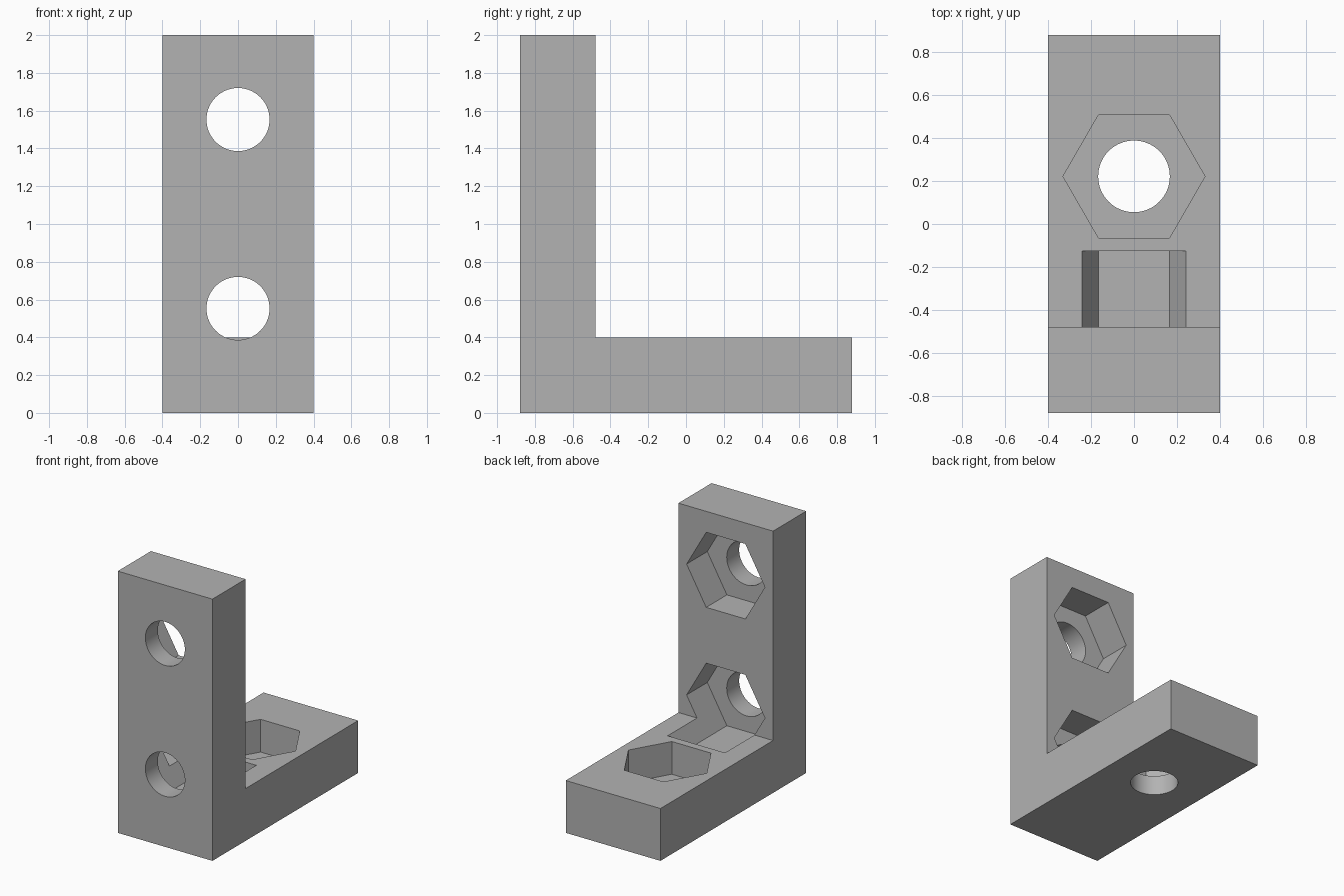
import bpy, bmesh, math
from mathutils import Matrix, Vector

cube = bpy.data.objects.get("Cube")
if cube:
    bpy.data.objects.remove(cube, do_unlink=True)

WIDTH, LENGTH, HEIGHT, THICK = 0.8, 1.76, 2.0, 0.4
FRONT = -LENGTH / 2
BOLT_RADIUS, NUT_RADIUS = 0.167, 0.331
POCKET_DEPTH, POCKET_REACH = 0.25, 0.355

grey = bpy.data.materials.new("bracket grey")
grey.use_nodes = True
colour = (0.45, 0.45, 0.45, 1)
grey.diffuse_color = colour
grey.node_tree.nodes["Principled BSDF"].inputs["Base Color"].default_value = colour


def add_object(name, bm):
    bmesh.ops.recalc_face_normals(bm, faces=bm.faces)
    mesh = bpy.data.meshes.new(name)
    bm.to_mesh(mesh)
    bm.free()
    mesh.materials.append(grey)
    obj = bpy.data.objects.new(name, mesh)
    bpy.context.collection.objects.link(obj)
    return obj


def prism_cutter(name, sides, radius, start, end):
    """Prism from start to end with a corner pointing along x."""
    start, end = Vector(start), Vector(end)
    bm = bmesh.new()
    bmesh.ops.create_cone(bm, cap_ends=True, segments=sides, radius1=radius,
                          radius2=radius, depth=(end - start).length)
    bmesh.ops.rotate(bm, verts=bm.verts, matrix=Matrix.Rotation(math.pi / 2, 3, 'Z'))
    if abs(end.y - start.y) > abs(end.z - start.z):
        bmesh.ops.rotate(bm, verts=bm.verts, matrix=Matrix.Rotation(math.pi / 2, 3, 'X'))
    bmesh.ops.translate(bm, verts=bm.verts, vec=(start + end) / 2)
    cutter = add_object(name, bm)
    cutter.hide_render = True
    return cutter


# L-shaped body: side profile extruded across the width
bm = bmesh.new()
profile = [(FRONT, 0), (-FRONT, 0), (-FRONT, THICK), (FRONT + THICK, THICK),
           (FRONT + THICK, HEIGHT), (FRONT, HEIGHT)]
face = bm.faces.new([bm.verts.new((-WIDTH / 2, y, z)) for y, z in profile])
side = bmesh.ops.extrude_face_region(bm, geom=[face])
bmesh.ops.translate(bm, vec=(WIDTH, 0, 0),
                    verts=[v for v in side["geom"] if isinstance(v, bmesh.types.BMVert)])
bracket = add_object("angle_bracket", bm)

# Bolt holes and hexagonal nut pockets in the upright
cutters = []
inner = FRONT + THICK
for label, z in (("lower", 0.553), ("upper", 1.553)):
    cutters.append(prism_cutter(label + "_nut_pocket", 6, NUT_RADIUS,
                                (0, inner - POCKET_DEPTH, z), (0, inner + POCKET_REACH, z)))
    cutters.append(prism_cutter(label + "_bolt_hole", 64, BOLT_RADIUS,
                                (0, FRONT - 0.1, z), (0, inner - 0.1, z)))

# Bolt hole and nut pocket in the foot
y = 0.222
cutters.append(prism_cutter("foot_nut_pocket", 6, NUT_RADIUS,
                            (0, y, THICK - POCKET_DEPTH), (0, y, THICK + POCKET_REACH)))
cutters.append(prism_cutter("foot_bolt_hole", 64, BOLT_RADIUS, (0, y, -0.1), (0, y, THICK - 0.1)))

# Cut everything out, then discard the cutters
bpy.ops.object.select_all(action='DESELECT')
bpy.context.view_layer.objects.active = bracket
bracket.select_set(True)
for cutter in cutters:
    cut = bracket.modifiers.new(cutter.name, 'BOOLEAN')
    cut.operation = 'DIFFERENCE'
    cut.solver = 'EXACT'
    cut.object = cutter
    bpy.ops.object.modifier_apply(modifier=cut.name)
    bpy.data.objects.remove(cutter, do_unlink=True)
bpy.ops.object.shade_smooth_by_angle(angle=math.radians(30))
